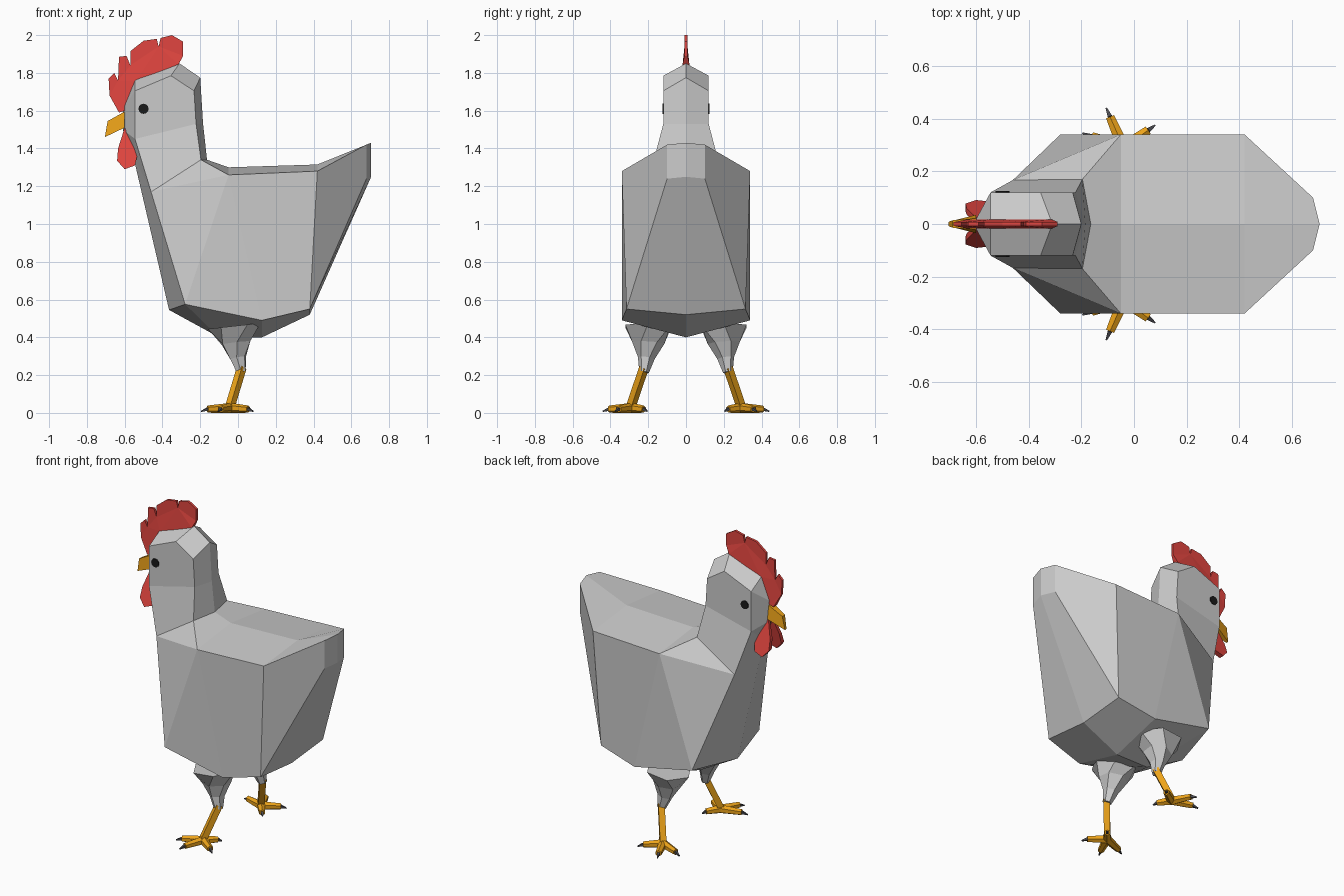
import bpy, bmesh, math
from mathutils import Vector

if "Cube" in bpy.data.objects:
    bpy.data.objects.remove(bpy.data.objects["Cube"])


def material(name, rgb):
    m = bpy.data.materials.new(name)
    m.diffuse_color = (*rgb, 1)
    m.use_nodes = True
    m.node_tree.nodes["Principled BSDF"].inputs["Base Color"].default_value = m.diffuse_color
    return m


RED = material("red", (0.75, 0.06, 0.05))
ORANGE = material("orange", (0.85, 0.37, 0.01))
BLACK = material("black", (0.01, 0.01, 0.01))
CLAW = material("dark_grey", (0.07, 0.07, 0.08))


def make(name, verts, faces, mat=None, mirror=False):
    bm = bmesh.new()
    vs = [bm.verts.new(v) for v in verts]
    for f in faces:
        bm.faces.new([vs[i] for i in f])
    bmesh.ops.recalc_face_normals(bm, faces=bm.faces)
    bmesh.ops.triangulate(bm, faces=[f for f in bm.faces if len(f.verts) > 6])
    me = bpy.data.meshes.new(name)
    bm.to_mesh(me)
    bm.free()
    ob = bpy.data.objects.new(name, me)
    bpy.context.collection.objects.link(ob)
    if mat:
        me.materials.append(mat)
    if mirror:
        md = ob.modifiers.new("mirror", 'MIRROR')
        md.use_axis = (False, True, False)
        md.use_clip = True
    return ob


def tube(name, path, radii, sides, mat=None):
    """Faceted tapering limb through the path points, mirrored across y."""
    pts = [Vector(p) for p in path]
    verts, faces, n = [], [], sides
    for i, p in enumerate(pts):
        d = pts[min(i + 1, len(pts) - 1)] - pts[max(i - 1, 0)]
        q = d.to_track_quat('Z', 'Y')
        for k in range(n):
            a = 2 * math.pi * (k + 0.5) / n
            verts.append(p + q @ Vector((math.cos(a), math.sin(a), 0)) * radii[i])
    for i in range(len(pts) - 1):
        for k in range(n):
            j = (k + 1) % n
            faces.append((i*n + k, i*n + j, i*n + n + j, i*n + n + k))
    faces += [range(n), range(len(verts) - n, len(verts))]
    return make(name, verts, faces, mat, True)


def plate(name, outline, y_of, mat, mirror=False):
    """Side-view outline (x, z); y_of(i, z) gives the two face offsets."""
    n = len(outline)
    ys = [y_of(i, z) for i, (x, z) in enumerate(outline)]
    verts = [(x, ys[i][s], z) for s in (0, 1) for i, (x, z) in enumerate(outline)]
    faces = [range(n), range(n, 2*n)]
    faces += [(i, (i + 1) % n, n + (i + 1) % n, n + i) for i in range(n)]
    return make(name, verts, faces, mat, mirror)


# Body: lower case = centre line, upper case = side points, mirrored
body = {
    'a': (-.545, 0, 1.77), 'b': (-.31, 0, 1.85), 'c': (-.2, 0, 1.775),
    'd': (-.185, 0, 1.53), 'e': (-.164, 0, 1.34), 'f': (-.05, 0, 1.30),
    'g': (.42, 0, 1.315), 'h': (.705, 0, 1.43), 'i': (.705, 0, 1.25),
    'j': (.38, 0, .52), 'k': (.127, 0, .40), 'l': (-.1, 0, .40),
    'm': (-.365, 0, .545), 'n': (-.555, 0, 1.36), 'o': (-.61, 0, 1.61),
    'p': (-.61, 0, 1.5),
    'A': (-.545, .12, 1.705), 'B': (-.355, .12, 1.785), 'C': (-.233, .12, 1.705),
    'D': (-.222, .12, 1.53), 'E': (-.196, .17, 1.34), 'F': (-.05, .34, 1.26),
    'G': (.42, .34, 1.28), 'H': (.68, .1, 1.42), 'I': (.68, .1, 1.24),
    'J': (.38, .315, .55), 'K': (.127, .34, .49), 'M': (-.28, .34, .575),
    'P': (-.545, .12, 1.45), 'Q': (-.46, .167, 1.17),
}
skin = ("aABb bBCc cCDd dDEe eEFf fFGg gGHh hHIi iIJj jJKk GJIH FMK FKJG EQF QMF "
        "DPQE APDCB aoA opPA pnP nQP nmMQ mlM lkKM").split()
keys = list(body)
make("body", list(body.values()), [[keys.index(c) for c in f] for f in skin], None, True)

# Comb: scalloped plate, thick at the skull and thin at the rim
comb = [(-.63, 1.59), (-.68, 1.68), (-.685, 1.77), (-.655, 1.80), (-.635, 1.76),
        (-.63, 1.885), (-.59, 1.89), (-.57, 1.84), (-.57, 1.915), (-.50, 1.97),
        (-.43, 1.98), (-.42, 1.94), (-.41, 1.985), (-.35, 2.0), (-.29, 1.965),
        (-.29, 1.89), (-.315, 1.845), (-.54, 1.76), (-.60, 1.6)]
plate("comb", comb, lambda i, z: (-.018, .018) if i in (0, 16, 17, 18) else (-.008, .008), RED)

# Wattles: two leaves splaying outward below the beak
wattle = [(-.60, 1.51), (-.635, 1.40), (-.64, 1.335), (-.60, 1.29),
          (-.545, 1.31), (-.53, 1.38), (-.555, 1.45)]
plate("wattles", wattle,
      lambda i, z: (.01 + (1.51 - z) * .22, .025 + (1.51 - z) * .3), RED, True)

# Beak: hooked wedge
beak = [(-.60, 1.595), (-.69, 1.545), (-.705, 1.46), (-.60, 1.51)]
beak_w = (.022, .014, .008, .035)
plate("beak", beak, lambda i, z: (-beak_w[i], beak_w[i]), ORANGE)

# Eyes
for s in (-1, 1):
    bpy.ops.mesh.primitive_cylinder_add(vertices=12, radius=.027, depth=.016,
                                        location=(-.5, .117 * s, 1.61),
                                        rotation=(math.pi / 2, 0, 0))
    eye = bpy.context.object
    eye.name = "eye"
    eye.data.materials.append(BLACK)

# Thighs and shanks
tube("thighs", [(-.02, .20, .46), (-.01, .20, .37), (.0, .21, .29), (.018, .222, .215)],
     (.14, .085, .045, .026), 6)
tube("shanks", [(.02, .222, .24), (-.045, .295, .025)], (.026, .026), 4, ORANGE)

# Feet: three fanned toes and one back toe, each with a claw
ankle = Vector((-.04, .29, .026))
for name, tip in (("inner_toe", (-.195, .345)), ("middle_toe", (-.105, .44)),
                  ("outer_toe", (.08, .375)), ("back_toe", (.03, .205))):
    end = Vector((*tip, .008))
    knuckle = ankle.lerp(end, .78)
    knuckle.z = .02
    tube(name, [ankle, knuckle], (.027, .019), 6, ORANGE)
    tube(name + "_claw", [knuckle, end], (.012, .004), 4, CLAW)
